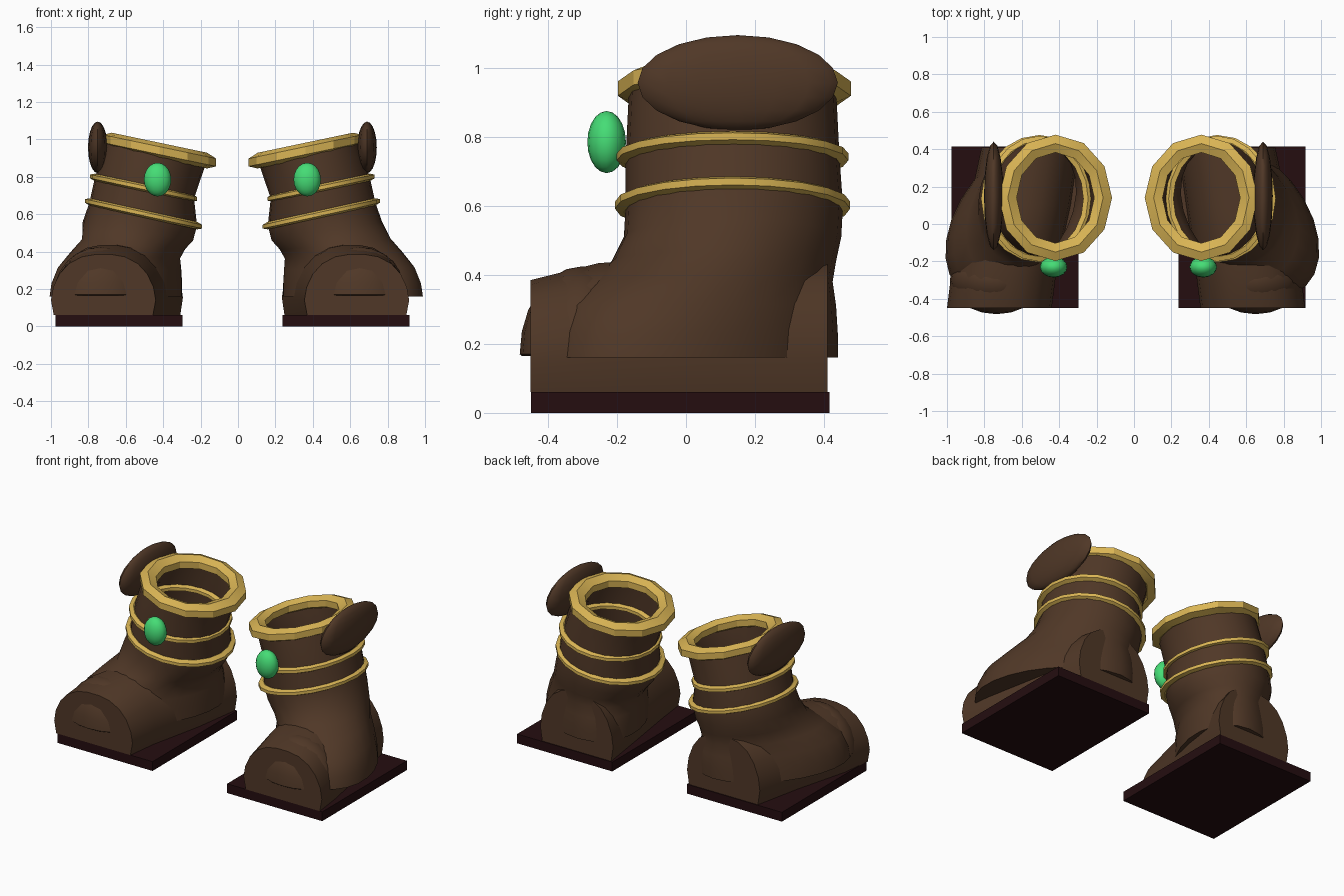
import bpy, bmesh, math

if "Cube" in bpy.data.objects:
    bpy.data.objects.remove(bpy.data.objects["Cube"])


def material(name, rgb):
    m = bpy.data.materials.new(name)
    m.diffuse_color = (*rgb, 1)
    m.use_nodes = True
    m.node_tree.nodes["Principled BSDF"].inputs["Base Color"].default_value = m.diffuse_color
    return m


LEATHER = material("brown leather", (0.08, 0.039, 0.02))
GOLD = material("gold trim", (0.70, 0.46, 0.09))
GREEN = material("green gem", (0.06, 0.72, 0.18))
SOLE = material("dark sole", (0.018, 0.004, 0.005))
MIRROR_X = -0.03


def finish(name, bm, mat, side, angle=40):
    """Place the part on one boot (side 1 or -1) and shade it."""
    if side < 0:
        for v in bm.verts:
            v.co.x = 2 * MIRROR_X - v.co.x
    bmesh.ops.recalc_face_normals(bm, faces=bm.faces)
    me = bpy.data.meshes.new(name)
    bm.to_mesh(me)
    bm.free()
    ob = bpy.data.objects.new(name, me)
    bpy.context.collection.objects.link(ob)
    me.materials.append(mat)
    bpy.ops.object.select_all(action='DESELECT')
    ob.select_set(True)
    bpy.context.view_layer.objects.active = ob
    bpy.ops.object.shade_smooth_by_angle(angle=math.radians(angle))


def loft(rings, caps=(False, False), closed=False):
    """Bridge equal-length loops of points."""
    bm = bmesh.new()
    loops = [[bm.verts.new(p) for p in r] for r in rings]
    pairs = list(zip(loops, loops[1:]))
    if closed:
        pairs.append((loops[-1], loops[0]))
    n = len(loops[0])
    for a, b in pairs:
        for i in range(n):
            j = (i + 1) % n
            bm.faces.new((a[i], a[j], b[j], b[i]))
    for use, loop in zip(caps, (loops[0], loops[-1])):
        if use:
            bm.faces.new(loop)
    return bm


def ellipsoid(c, r, u=16, v=10, flat_z=None):
    bm = bmesh.new()
    bmesh.ops.create_uvsphere(bm, u_segments=u, v_segments=v, radius=1)
    for p in bm.verts:
        p.co = [c[i] + r[i] * p.co[i] for i in range(3)]
        if flat_z is not None:
            p.co.z = max(p.co.z, flat_z)
    return bm


def band(c, rx, ry, wide, tall, tilt, n=20, m=6):
    """Tilted oval hoop with a faceted tube."""
    rings = []
    for i in range(n):
        a = 2 * math.pi * i / n
        ring = []
        for j in range(m):
            b = 2 * math.pi * (j + 0.5) / m
            d = wide * math.cos(b)
            x, y = (rx + d) * math.cos(a), (ry + d) * math.sin(a)
            ring.append((c[0] + x, c[1] + y, c[2] + tilt * x + tall * math.sin(b)))
        rings.append(ring)
    return loft(rings, closed=True)


# boot sections: z, centre x, centre y, half x, half y, tilt, outward toe shear
SECTIONS = [
    (0.16, 0.615, 0.025, 0.345, 0.415, 0.0, 0.36),
    (0.23, 0.61, 0.03, 0.34, 0.41, 0.0, 0.36),
    (0.31, 0.595, 0.04, 0.325, 0.395, 0.02, 0.34),
    (0.38, 0.565, 0.07, 0.30, 0.355, 0.06, 0.27),
    (0.44, 0.52, 0.11, 0.295, 0.325, 0.10, 0.14),
    (0.51, 0.475, 0.135, 0.295, 0.315, 0.17, 0.04),
    (0.60, 0.447, 0.14, 0.288, 0.315, 0.21, 0.0),
    (0.74, 0.44, 0.135, 0.265, 0.31, 0.21, 0.0),
    (0.94, 0.375, 0.135, 0.268, 0.30, 0.21, 0.0),
]
# half of the rounded foot block: half width, height
DOME = [(0.265, 0.06), (0.28, 0.14), (0.268, 0.21), (0.235, 0.28),
        (0.185, 0.335), (0.115, 0.372), (0.04, 0.385)]

for side, label in ((1, "right"), (-1, "left")):
    # sole
    bm = bmesh.new()
    bmesh.ops.create_cube(bm, size=1)
    for v in bm.verts:
        v.co = (0.577 + 0.68 * v.co.x, -0.017 + 0.865 * v.co.y, 0.03 + 0.06 * v.co.z)
    finish("sole_" + label, bm, SOLE, side)

    # lower foot block, angled from heel to toe
    rings = []
    shift = 0.0 if side > 0 else 0.025
    for y, cx, w, h in ((-0.45, 0.635 + shift, 1.0, 0.385), (-0.25, 0.61 + shift, 1.0, 0.435),
                        (0.1, 0.55, 0.97, 0.44), (0.41, 0.495, 0.93, 0.44)):
        half = [(x * w, 0.06 + (z - 0.06) * (h - 0.06) / 0.325) for x, z in DOME]
        prof = half + [(-x, z) for x, z in reversed(half)]
        rings.append([(cx + x, y, z) for x, z in prof])
    finish("foot_block_" + label, loft(rings, (True, True)), LEATHER, side)

    # toe cap bulge
    finish("toe_cap_" + label,
           ellipsoid((0.65 + shift, -0.30, 0.17), (0.25, 0.182, 0.255), 20, 12, 0.165),
           LEATHER, side)

    # boot upper and open shaft
    rings = []
    for z, cx, cy, rx, ry, tilt, shear in SECTIONS:
        trim = 0.022 if side < 0 and z < 0.45 else 0.0
        ring = []
        for i in range(24):
            a = 2 * math.pi * i / 24
            x, y = (rx - trim) * math.cos(a), ry * math.sin(a)
            ring.append((cx - trim + x - shear * y, cy + y, z + tilt * x))
        rings.append(ring)
    finish("boot_upper_" + label, loft(rings, (True, False)), LEATHER, side, 50)

    # gold cuff and two bands
    finish("cuff_" + label, band((0.36, 0.14, 0.94), 0.255, 0.29, 0.055, 0.042, 0.21, 12),
           GOLD, side, 25)
    finish("upper_band_" + label, band((0.445, 0.135, 0.742), 0.26, 0.31, 0.03, 0.02, 0.21),
           GOLD, side, 30)
    finish("lower_band_" + label, band((0.445, 0.135, 0.602), 0.287, 0.315, 0.03, 0.02, 0.22),
           GOLD, side, 30)

    # oval side flap and front gem
    finish("side_flap_" + label, ellipsoid((0.69, 0.15, 0.957), (0.052, 0.29, 0.138)),
           LEATHER, side)
    finish("gem_" + label, ellipsoid((0.37, -0.23, 0.785), (0.073, 0.056, 0.09)),
           GREEN, side)
